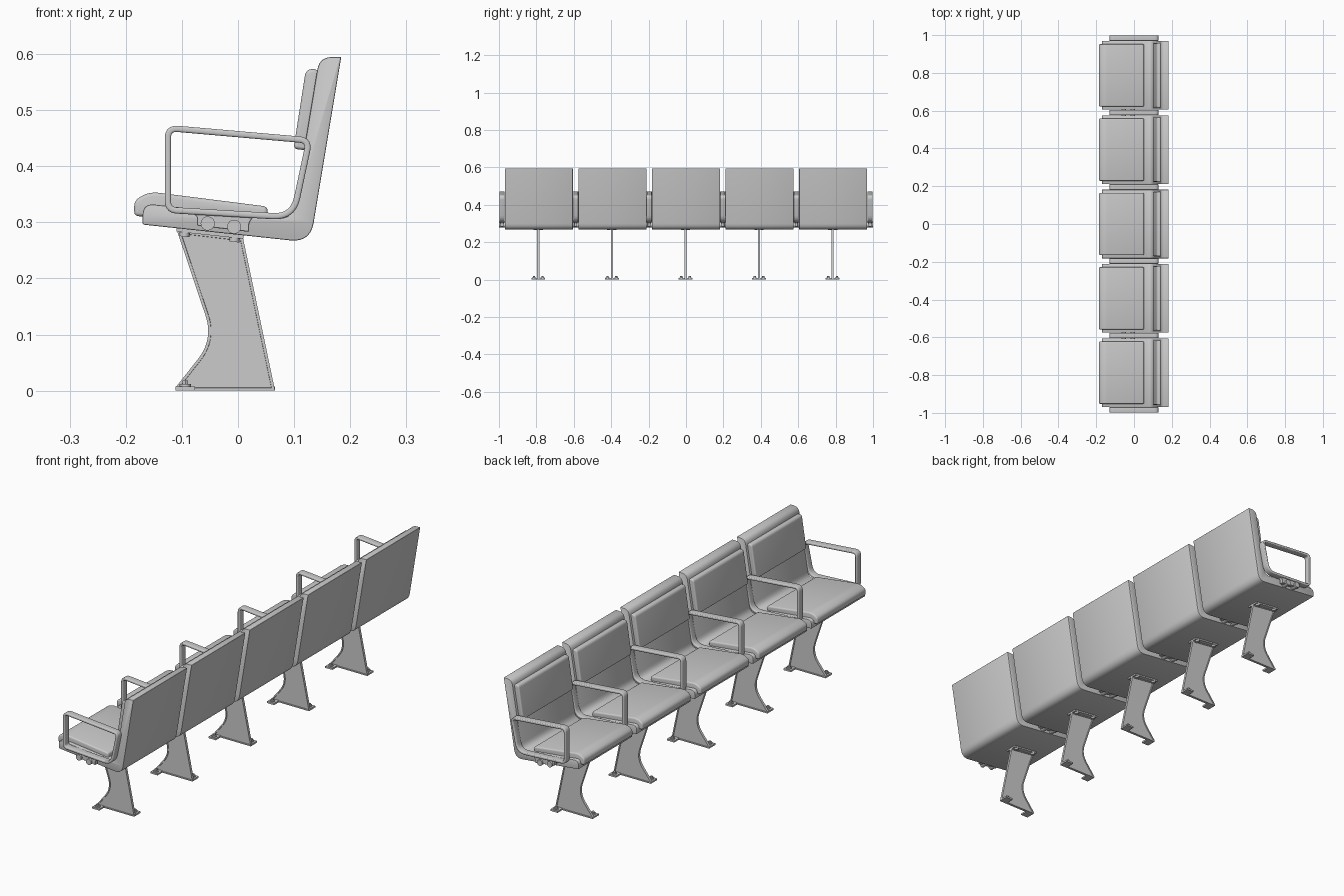
import bpy, bmesh, math
from mathutils import Vector, Matrix

if "Cube" in bpy.data.objects:
    bpy.data.objects.remove(bpy.data.objects["Cube"])

PITCH = 0.3935


def fillet(corners, steps=7):
    """Round each (x, z, tangent length) corner of a closed outline."""
    pts, n = [], len(corners)
    for i, (x, z, d) in enumerate(corners):
        p = Vector((x, z))
        if d == 0:
            pts.append(p)
            continue
        a = p + (Vector(corners[i - 1][:2]) - p).normalized() * d
        b = p + (Vector(corners[(i + 1) % n][:2]) - p).normalized() * d
        for k in range(steps + 1):
            t = k / steps
            pts.append(a * (1 - t) ** 2 + p * 2 * t * (1 - t) + b * t * t)
    return pts


def prism(bm, pts, y0, y1, bevel=0, segs=4):
    """Extrude an x-z outline along y, optionally rounding both rims."""
    lo = [bm.verts.new((p.x, y0, p.y)) for p in pts]
    hi = [bm.verts.new((p.x, y1, p.y)) for p in pts]
    n = len(pts)
    caps = [bm.faces.new(lo), bm.faces.new(hi[::-1])]
    sides = [bm.faces.new((lo[i], hi[i], hi[(i + 1) % n], lo[(i + 1) % n])) for i in range(n)]
    bmesh.ops.recalc_face_normals(bm, faces=caps + sides)
    if bevel:
        edges = list({e for f in caps for e in f.edges})
        bmesh.ops.bevel(bm, geom=edges, offset=bevel, segments=segs, profile=0.5,
                        affect='EDGES', clamp_overlap=False)
    return caps


def cyl(bm, loc, r, h, axis='Z', tilt=0, segs=12):
    rot = Matrix.Rotation(math.pi / 2, 4, 'X') if axis == 'Y' else Matrix.Rotation(tilt, 4, 'Y')
    bmesh.ops.create_cone(bm, cap_ends=True, segments=segs, radius1=r, radius2=r, depth=h,
                          matrix=Matrix.Translation(loc) @ rot)


def box(bm, loc, size, tilt=0):
    bmesh.ops.create_cube(bm, size=1, matrix=Matrix.Translation(loc)
                          @ Matrix.Rotation(tilt, 4, 'Y') @ Matrix.Diagonal((*size, 1)))


def make_mesh(name, bm, angle=35):
    me = bpy.data.meshes.new(name)
    bm.to_mesh(me)
    bm.free()
    ob = bpy.data.objects.new(name, me)
    bpy.context.collection.objects.link(ob)
    bpy.ops.object.select_all(action='DESELECT')
    ob.select_set(True)
    bpy.context.view_layer.objects.active = ob
    bpy.ops.object.shade_smooth_by_angle(angle=math.radians(angle))
    return ob


def repeat(ob, ys):
    """Place linked copies of a part along the bench."""
    ob.location.y = ys[0]
    for y in ys[1:]:
        c = ob.copy()
        c.location.y = y
        bpy.context.collection.objects.link(c)


seat_ys = [PITCH * i for i in (-2, -1, 0, 1, 2)]
arm_ys = [PITCH * (i - 2.5) for i in range(6)]

# Seat shell: one piece for seat and backrest
bm = bmesh.new()
shell = fillet([(-.17, .296, .004), (.129, .264, .036), (.184, .595, .003),
                (.145, .594, .022), (.097, .304, .03), (-.17, .334, .022)])
prism(bm, shell, -.182, .182, .0025, 2)
repeat(make_mesh("seat_shell", bm), seat_ys)

# Seat cushion with rolled front
bm = bmesh.new()
cushion = fillet([(-.185, .311, .009), (.053, .303, .006),
                  (.053, .328, .009), (-.160, .355, .019), (-.185, .338, .010)], 5)
prism(bm, cushion, -.165, .165, .006, 3)
repeat(make_mesh("seat_cushion", bm), seat_ys)

# Back pad
bm = bmesh.new()
pad = fillet([(.099, .431, .008), (.124, .428, .004), (.147, .565, .004),
              (.138, .573, .004), (.121, .573, .012)])
prism(bm, pad, -.171, .171, .006)
repeat(make_mesh("back_pad", bm), seat_ys)

# Leg: recessed web with raised rim, top plate, diagonal feet and bolts
bm = bmesh.new()
leg = fillet([(-.109, .286, 0), (.009, .272, 0), (.066, 0, 0), (-.111, 0, 0),
              (-.111, .006, 0), (-.0436, .0914, .045)], 10)
caps = prism(bm, leg, -.0055, .0055)
for thick, depth in ((.005, 0), (.0004, -.0025)):
    bmesh.ops.inset_region(bm, faces=caps, thickness=thick, depth=depth, use_even_offset=True)
slope = math.atan(.107)
box(bm, (-.05, 0, .2805), (.12, .05, .007), slope)
for x, z in ((-.095, .2795), (-.006, .270)):
    for y in (-.016, .016):
        cyl(bm, (x, y, z), .009, .010, tilt=slope)
for x, s in ((-.094, -1), (.049, 1)):
    box(bm, (x, s * .018, .0035), (.034, .038, .007))
    cyl(bm, (x, s * .023, .009), .010, .006)
    cyl(bm, (x, s * .023, .014), .006, .008, segs=6)
repeat(make_mesh("leg", bm), [y - .003 for y in seat_ys])

# Armrest: rounded strap swept around a closed loop, plus mounting bracket
bm = bmesh.new()
path = fillet([(-.125, .468, .018), (.127, .446, .018), (.098, .309, .036), (-.125, .322, .016)])
section = [(p.x, p.y) for p in fillet([(-.0055, -.0145, .004), (.0055, -.0145, .004),
                                       (.0055, .0145, .004), (-.0055, .0145, .004)], 3)]
rings, n, m = [], len(path), len(section)
for i, p in enumerate(path):
    t = (path[(i + 1) % n] - path[i - 1]).normalized()
    nrm = Vector((-t.y, t.x))
    rings.append([bm.verts.new((p.x + nrm.x * o, y, p.y + nrm.y * o)) for o, y in section])
for i in range(n):
    a, b = rings[i], rings[(i + 1) % n]
    for k in range(m):
        j = (k + 1) % m
        bm.faces.new((a[k], a[j], b[j], b[k]))
bmesh.ops.recalc_face_normals(bm, faces=bm.faces[:])
bracket = fillet([(-.083, .318, .002), (-.073, .310, .003), (-.073, .294, .003),
                  (.020, .283, .003), (.020, .299, .003), (.028, .311, .002)], 3)
prism(bm, bracket, -.008, .008, .001, 1)
repeat(make_mesh("armrest", bm), arm_ys)

# Two support tubes running the full length
for name, x, z in (("front_tube", -.054, .298), ("rear_tube", -.007, .292)):
    bm = bmesh.new()
    cyl(bm, (x, 0, z), .0125, 1.998, 'Y', segs=24)
    make_mesh(name, bm)
